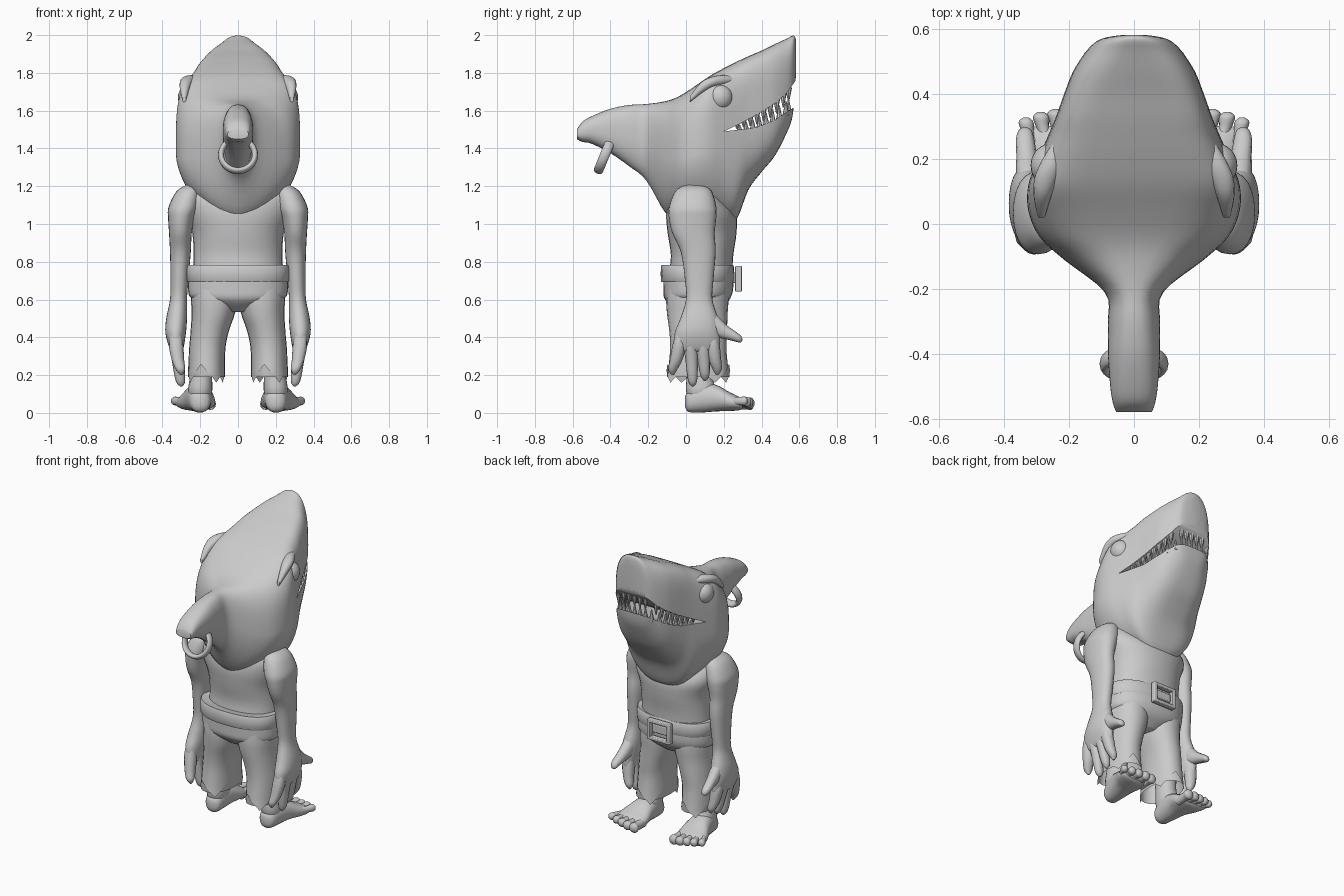
import bpy, bmesh, math
from mathutils import Matrix, Vector

old = bpy.data.objects.get("Cube")
if old:
    bpy.data.objects.remove(old, do_unlink=True)

grey = bpy.data.materials.new("plain grey")
grey.use_nodes = True
grey.diffuse_color = (0.6, 0.6, 0.6, 1)
grey.node_tree.nodes["Principled BSDF"].inputs["Base Color"].default_value = (0.6, 0.6, 0.6, 1)
parts = []


def finish(name, bm):
    bmesh.ops.recalc_face_normals(bm, faces=bm.faces)
    mesh = bpy.data.meshes.new(name)
    bm.to_mesh(mesh)
    bm.free()
    mesh.materials.append(grey)
    obj = bpy.data.objects.new(name, mesh)
    bpy.context.collection.objects.link(obj)
    parts.append(obj)
    return obj


def spline(rows, k):
    """Smoothly add k steps between neighbouring rows."""
    out = []
    for i in range(len(rows) - 1):
        a, b, c, d = rows[max(i - 1, 0)], rows[i], rows[i + 1], rows[min(i + 2, len(rows) - 1)]
        for j in range(k):
            t = j / k
            out.append([q + 0.5 * t * (r - p + t * (2 * p - 5 * q + 4 * r - s + t * (3 * (q - r) + s - p)))
                        for p, q, r, s in zip(a, b, c, d)])
    return out + [list(rows[-1])]


def power(v, e):
    return math.copysign(abs(v) ** (2 / e), v)


def loft(name, rows, along="z", side=1, n=24, k=4, round_by=2.2, hem=0):
    """Rows are x, y, z, half width, half depth and optional upper and lower roundness."""
    bm = bmesh.new()
    rings = []
    dense = spline(rows, k)
    for row in dense:
        x, y, z, ru, rv = row[:5]
        e_top, e_low = row[5:] or (round_by, round_by)
        ring = []
        for i in range(n):
            t = 2 * math.pi * i / n
            c, s = math.cos(t), math.sin(t)
            e = e_top if s > 0 else e_low
            u, v = max(ru, 0.002) * power(c, e), max(rv, 0.002) * power(s, e)
            p = Vector((side * x + u, y + v, z) if along == "z" else (side * x + u, y, z + v))
            if hem and row is dense[-1]:
                p.z += hem * abs(3 - (i + 1) % 6) / 3
            ring.append(bm.verts.new(p))
        rings.append(ring)
    for a, b in zip(rings, rings[1:]):
        for i in range(n):
            bm.faces.new((a[i], a[(i + 1) % n], b[(i + 1) % n], b[i]))
    bm.faces.new(rings[0])
    if not hem:
        bm.faces.new(rings[-1])
    return finish(name, bm)


def ball(name, centre, scale):
    bm = bmesh.new()
    bmesh.ops.create_uvsphere(bm, u_segments=24, v_segments=14, radius=1,
                              matrix=Matrix.Translation(centre) @ Matrix.Diagonal((*scale, 1)))
    return finish(name, bm)


# Head and swept fin: y, top, bottom, half width, upper and lower roundness
outline = [(-.578, 1.5, 1.45, .055, 2.5, 2.5), (-.55, 1.54, 1.435, .065, 2.5, 2.5),
           (-.5, 1.57, 1.425, .073, 2.5, 2.5), (-.4, 1.61, 1.375, .08, 2.5, 2.4),
           (-.3, 1.63, 1.305, .08, 2.5, 2.2), (-.21, 1.635, 1.23, .09, 2.5, 2),
           (-.11, 1.65, 1.06, .215, 2.8, 1.8), (-.04, 1.675, 1.02, .29, 3.5, 1.7), (.04, 1.725, 1.0, .325, 4, 1.7),
           (.12, 1.78, 1.0, .325, 5, 1.8), (.2, 1.825, 1.0, .295, 5, 2), (.27, 1.86, 1.03, .265, 5, 2.4),
           (.33, 1.888, 1.18, .24, 5, 3), (.4, 1.918, 1.275, .215, 4.5, 3.2), (.47, 1.952, 1.36, .187, 3.6, 3.2),
           (.53, 1.98, 1.475, .148, 2.8, 3), (.562, 1.996, 1.56, .115, 2.6, 3), (.575, 1.995, 1.68, .08, 2.4, 2.4),
           (.582, 1.975, 1.79, .03, 2.2, 2.2)]
skull = [(0, y, (t + b) / 2, w, (t - b) / 2, e, f) for y, t, b, w, e, f in outline]
head = loft("head", skull, "y", n=48)

# Mouth wedge cut through the head
upper = [(.2, 1.49), (.28, 1.528), (.39, 1.587), (.48, 1.645), (.53, 1.69), (.56, 1.73), (.7, 1.93)]
lower = [(.2, 1.49), (.37, 1.51), (.47, 1.55), (.56, 1.61), (.7, 1.7)]
bm = bmesh.new()
face = bm.faces.new([bm.verts.new((-.5, y, z)) for y, z in upper + lower[:0:-1]])
moved = bmesh.ops.extrude_face_region(bm, geom=[face])["geom"]
bmesh.ops.translate(bm, vec=(1, 0, 0), verts=[g for g in moved if isinstance(g, bmesh.types.BMVert)])
cutter = finish("mouth_cutter", bm)
cutter.hide_render = True
cut = head.modifiers.new("mouth", "BOOLEAN")
cut.operation, cut.solver, cut.object = "DIFFERENCE", "EXACT", cutter
bpy.context.view_layer.objects.active = head
bpy.ops.object.modifier_apply(modifier=cut.name)
parts.remove(cutter)
bpy.data.objects.remove(cutter, do_unlink=True)


# Teeth along both lips
def lip(line, y):
    for (a, za), (b, zb) in zip(line, line[1:]):
        if a <= y <= b:
            return za + (zb - za) * (y - a) / (b - a)


def half_width(y, z):
    row = min(spline(skull, 6), key=lambda r: abs(r[1] - y))
    e = row[5] if z > row[2] else row[6]
    return row[3] * max(0, 1 - (abs(z - row[2]) / row[4]) ** e) ** (1 / e)


for name, line, sign in (("upper_teeth", upper, -1), ("lower_teeth", lower, 1)):
    bm = bmesh.new()
    spots = []
    for i in range(8):
        y = .27 + .035 * i + (.014 if sign > 0 else 0)
        x = half_width(y, lip(line, y) - sign * .01) - .022
        spots += [(x, y), (-x, y)]
    spots += [(x, .543) for x in (-.08, -.04, 0, .04, .08)]
    for x, y in spots:
        size = min(.075, .75 * (lip(upper, y) - lip(lower, y)) + .015)
        at = Matrix.Translation((x, y, lip(line, y) + sign * (size / 2 - .014)))
        flip = Matrix.Rotation(math.pi if sign < 0 else 0, 4, "X")
        bmesh.ops.create_cone(bm, cap_ends=True, segments=8, radius1=.018, radius2=.003,
                              depth=size, matrix=at @ flip)
    finish(name, bm)

# Ring through the fin
bpy.ops.mesh.primitive_torus_add(major_radius=.09, minor_radius=.016, major_segments=40, minor_segments=12,
                                 location=(0, -.43, 1.365), rotation=(1.18, 0, 0))
ring = bpy.context.object
ring.name = "fin_ring"
ring.scale.z = 1.6
ring.data.materials.append(grey)
parts.append(ring)

# Torso, hips and belt
loft("torso", [(0, .075, .72, .24, .17), (0, .085, .83, .236, .165), (0, .085, .95, .242, .182),
               (0, .08, 1.05, .28, .185), (0, .06, 1.13, .3, .15), (0, .055, 1.18, .27, .115),
               (0, .05, 1.215, .18, .07)], n=32)
loft("trouser_hips", [(0, .065, .74, .262, .185), (0, .065, .66, .265, .185), (0, .06, .61, .25, .176),
                      (0, .06, .575, .17, .15), (0, .06, .535, .06, .1)], n=32, round_by=2.5)
loft("belt", [(0, .06, .695, .262, .185), (0, .06, .70, .272, .193), (0, .06, .775, .272, .193),
              (0, .06, .78, .262, .185)], n=40, k=2, round_by=2.5)

# Buckle frame and prong: x, y, z, width, depth, height
bm = bmesh.new()
bars = [(-.072, .278, .71, .024, .035, .135), (.072, .278, .71, .024, .035, .135), (0, .278, .767, .168, .035, .022),
        (0, .278, .653, .168, .035, .022), (0, .262, .715, .12, .025, .055)]
for x, y, z, w, d, h in bars:
    bmesh.ops.create_cube(bm, size=1, matrix=Matrix.Translation((x, y, z)) @ Matrix.Diagonal((w, d, h, 1)))
buckle = finish("belt_buckle", bm)
bevel = buckle.modifiers.new("soft_edges", "BEVEL")
bevel.width, bevel.segments = .005, 2

for side, word in ((1, "left"), (-1, "right")):
    # Eye and brow
    ball(word + "_eye", (side * .254, .18, 1.67), (.064, .068, .07))
    loft(word + "_brow", [(.285, .02, 1.66, .01, .015), (.282, .08, 1.72, .026, .03), (.27, .14, 1.752, .036, .028),
                          (.247, .2, 1.762, .034, .026), (.222, .27, 1.765, .015, .012)], "y", side, 16)

    # Arm and palm
    loft(word + "_arm", [(.245, .045, 1.21, .02, .04), (.262, .04, 1.175, .062, .095), (.288, .035, 1.09, .08, .125),
                         (.3, .035, 1.03, .07, .125), (.305, .04, .95, .06, .112), (.305, .065, .85, .055, .092),
                         (.31, .07, .7, .047, .075), (.315, .07, .6, .045, .07), (.325, .07, .5, .055, .1),
                         (.33, .06, .42, .054, .12), (.325, .06, .34, .036, .118), (.32, .06, .32, .02, .09)],
         side=side)

    # Fingers and thumb
    fingers = [(-.035, -.07, .2), (.025, .035, .14), (.088, .1, .17), (.142, .165, .2)]
    for i, (base, tip, z) in enumerate(fingers):
        loft(f"{word}_finger_{i + 1}", [(.33, base, .42, .03, .02), (.328, base, .36, .038, .036),
                                        (.318, (base + tip) / 2, .28, .033, .033),
                                        (.305, tip, z + .03, .025, .024), (.3, tip, z, .006, .006)], "z", side, 12)
    loft(word + "_thumb", [(.325, .08, .48, .035, .08), (.325, .15, .465, .038, .065), (.33, .21, .43, .032, .04),
                           (.335, .26, .405, .028, .027), (.335, .288, .392, .02, .02),
                           (.335, .298, .388, .005, .005)], "y", side, 12)

    # Ragged trouser leg
    loft(word + "_trouser_leg", [(.125, .062, .68, .125, .16), (.125, .06, .6, .124, .165),
                                 (.132, .06, .52, .114, .16), (.152, .065, .42, .1, .152),
                                 (.164, .065, .32, .096, .15), (.167, .065, .16, .098, .168)], side=side, hem=.1)

    # Shin and foot
    loft(word + "_shin", [(.18, .07, .45, .07, .08), (.19, .07, .28, .06, .07), (.195, .07, .2, .058, .066),
                          (.2, .08, .12, .064, .08), (.2, .09, .06, .05, .07)], side=side)
    loft(word + "_foot", [(.2, -.005, .06, .02, .03), (.2, .015, .06, .05, .055), (.203, .08, .08, .065, .078),
                          (.21, .16, .078, .08, .07), (.22, .23, .06, .1, .05), (.23, .28, .05, .1, .036),
                          (.232, .3, .046, .085, .02)], "y", side)

    # Toes, fanned outwards
    for i in range(5):
        x, reach, r = .148 + .038 * i, (.36, .362, .354, .345, .328)[i], .031 - .002 * i
        z = .047 + .004 * i
        loft(f"{word}_toe_{i + 1}", [(x, .24, z, r * .8, r), (x + .006 * i, reach - .05, z, r * .8, r * .9),
                                     (x + .008 * i, reach - .015, z, r, r),
                                     (x + .008 * i, reach, z, r * .35, r * .35)], "y", side, 12)

# Smooth shading with crisp creases
bpy.ops.object.select_all(action="DESELECT")
for obj in parts:
    obj.select_set(True)
bpy.context.view_layer.objects.active = head
bpy.ops.object.shade_smooth_by_angle(angle=math.radians(40))
